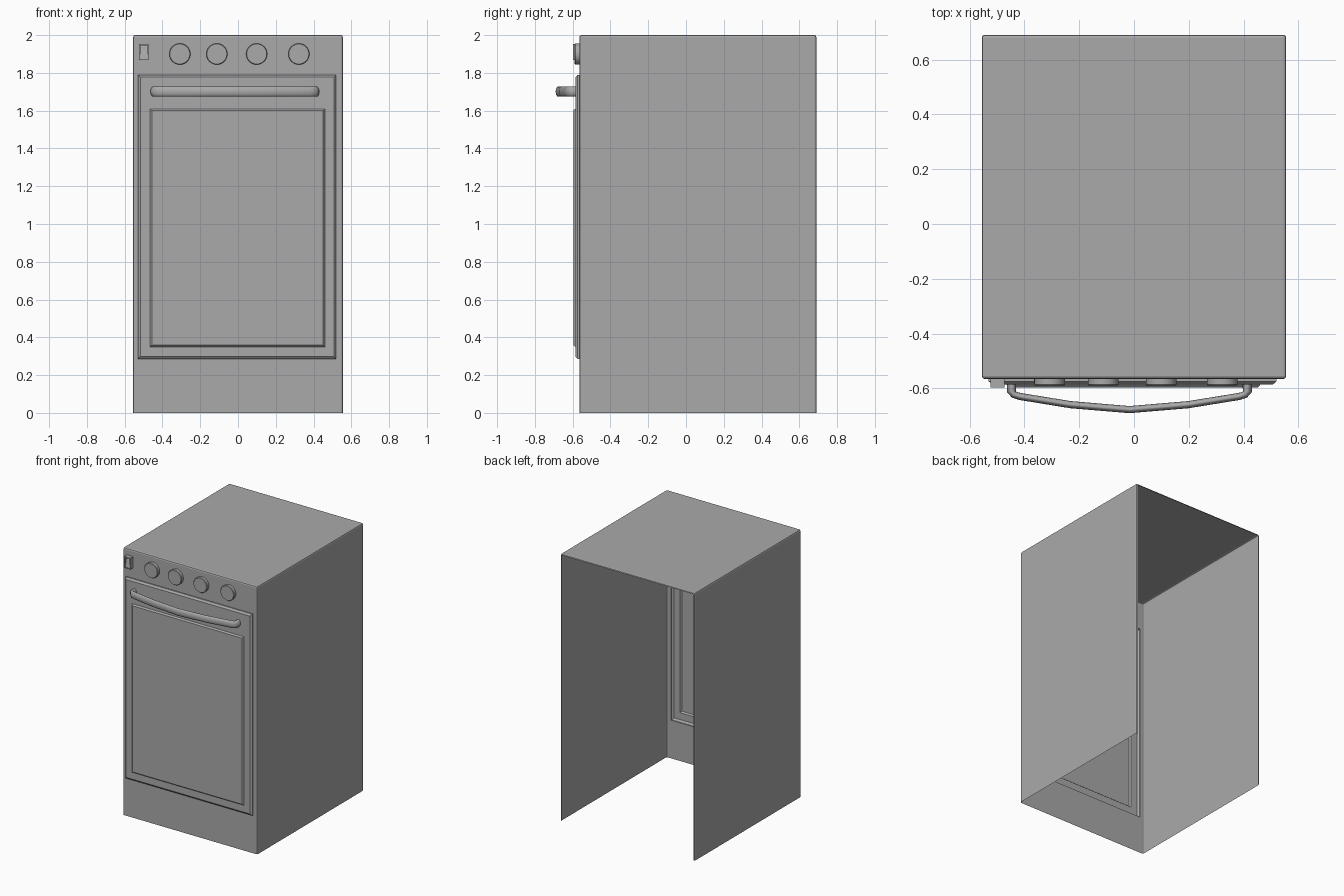
import bpy, bmesh, math
from mathutils import Vector

if "Cube" in bpy.data.objects:
    bpy.data.objects.remove(bpy.data.objects["Cube"], do_unlink=True)

grey = bpy.data.materials.new("mid grey")
grey.use_nodes = True
COLOUR = (0.4, 0.4, 0.4, 1)
grey.diffuse_color = COLOUR
grey.node_tree.nodes["Principled BSDF"].inputs["Base Color"].default_value = COLOUR

FRONT = -0.565


def finish(bm, name, angle=30):
    bmesh.ops.recalc_face_normals(bm, faces=bm.faces)
    mesh = bpy.data.meshes.new(name)
    bm.to_mesh(mesh)
    bm.free()
    mesh.materials.append(grey)
    obj = bpy.data.objects.new(name, mesh)
    bpy.context.collection.objects.link(obj)
    bpy.ops.object.select_all(action='DESELECT')
    obj.select_set(True)
    bpy.context.view_layer.objects.active = obj
    bpy.ops.object.shade_smooth_by_angle(angle=math.radians(angle))


def box(bm, x0, x1, y0, y1, z0, z1):
    verts = bmesh.ops.create_cube(bm, size=1)["verts"]
    for v in verts:
        v.co = ((x0 + x1) / 2 + v.co.x * (x1 - x0),
                (y0 + y1) / 2 + v.co.y * (y1 - y0),
                (z0 + z1) / 2 + v.co.z * (z1 - z0))


def front_face(bm):
    return min(bm.faces, key=lambda f: f.calc_center_median().y)


def bridge(bm, a, b):
    n = len(a)
    for i in range(n):
        bm.faces.new((a[i], a[(i + 1) % n], b[(i + 1) % n], b[i]))


# Body: thin shell, open at the back and underneath
bm = bmesh.new()
box(bm, -0.555, 0.555, FRONT, 0.69, 0, 2)
rim = [e for e in bm.edges if max(v.co.z for v in e.verts) > 1]
bmesh.ops.bevel(bm, geom=rim, offset=0.01, segments=2, profile=0.5, affect='EDGES')
back = max(bm.faces, key=lambda f: f.calc_center_median().y)
bottom = min(bm.faces, key=lambda f: f.calc_center_median().z)
front = front_face(bm)
corners = sorted(front.verts, key=lambda v: math.atan2(v.co.z - 1, v.co.x))
bmesh.ops.delete(bm, geom=[back, bottom, front], context='FACES_ONLY')

# Door and its raised panel, pressed out of the front sheet with chamfered rims
door = (-0.53, 0.52, 0.285, 1.79)
panel = (-0.465, 0.46, 0.35, 1.61)
steps = [(door, 0, 0), (door, 0, 0.009), (door, 0.013, 0.02),
         (panel, 0, 0.02), (panel, 0.001, 0.023), (panel, 0.009, 0.031)]
previous = corners
for (x0, x1, z0, z1), inset, out in steps:
    ring = [bm.verts.new((x, FRONT - out, z)) for x, z in (
        (x0 + inset, z0 + inset), (x1 - inset, z0 + inset),
        (x1 - inset, z1 - inset), (x0 + inset, z1 - inset))]
    bridge(bm, previous, ring)
    previous = ring
bm.faces.new(previous)
bmesh.ops.delete(bm, geom=[e for e in bm.edges if not e.link_faces], context='EDGES')
finish(bm, "body_with_door", 10)

# Door handle: oval bar swept along a bowed path, mirrored about its middle
half = [(-0.43, -0.575), (-0.43, -0.61), (-0.422, -0.622), (-0.4, -0.629),
        (-0.215, -0.659)]
path = half + [(0, -0.677)] + [(-x, y) for x, y in reversed(half)]
path = [Vector((x - 0.0165, y, 1.701)) for x, y in path]
bm = bmesh.new()
rings = []
SIDES = 16
for i, p in enumerate(path):
    tangent = (path[min(i + 1, len(path) - 1)] - path[max(i - 1, 0)]).normalized()
    side = tangent.cross(Vector((0, 0, 1)))
    width = 0.017 if i in (0, 1, len(path) - 2, len(path) - 1) else 0.013
    rings.append([bm.verts.new(p + side * width * math.cos(a)
                               + Vector((0, 0, 0.027 * math.sin(a))))
                  for a in (math.tau * k / SIDES for k in range(SIDES))])
for a, b in zip(rings, rings[1:]):
    bridge(bm, a, b)
bm.faces.new(rings[0])
bm.faces.new(rings[-1])
finish(bm, "door_handle", 50)

# Control knobs
for n, x in enumerate((-0.308, -0.112, 0.099, 0.322), 1):
    bm = bmesh.new()
    profile = [(0.056, 0), (0.056, 0.021), (0.053, 0.025)]
    rings = [[bm.verts.new((x + r * math.cos(a), FRONT - out, 1.9 + r * math.sin(a)))
              for a in (math.tau * k / 32 for k in range(32))] for r, out in profile]
    for a, b in zip(rings, rings[1:]):
        bridge(bm, a, b)
    bm.faces.new(rings[-1])
    finish(bm, f"knob_{n}")

# Power switch: raised frame with a tilted rocker set into it
bm = bmesh.new()
box(bm, -0.523, -0.473, -0.597, FRONT, 1.867, 1.952)
bmesh.ops.inset_region(bm, faces=[front_face(bm)], thickness=0.01)
# the inset leaves the rocker as the face nearest the middle of the frame
rocker = min((f for f in bm.faces if f.normal.y < -0.9),
             key=lambda f: (f.calc_center_median() - Vector((-0.498, -0.597, 1.9095))).length)
inner = bmesh.ops.extrude_discrete_faces(bm, faces=[rocker])["faces"][0]
for v in inner.verts:
    v.co.y += 0.018 if v.co.z > 1.91 else 0.003
finish(bm, "power_switch")
